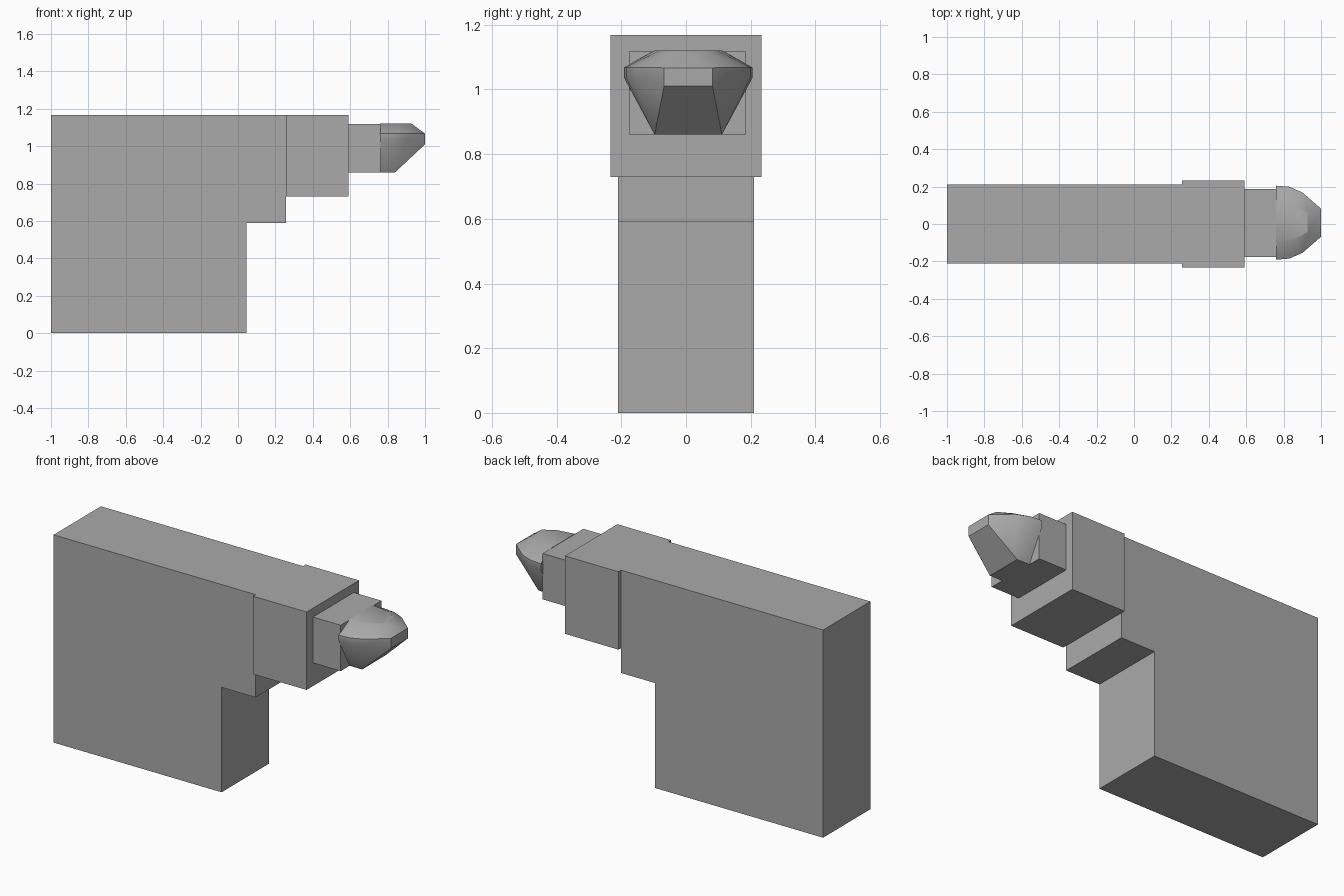
import bpy
import bmesh
import math

cube = bpy.data.objects.get("Cube")
if cube:
    bpy.data.objects.remove(cube, do_unlink=True)

grey = bpy.data.materials.new("plain_grey")
grey.use_nodes = True
COLOUR = (0.4, 0.4, 0.4, 1)
grey.diffuse_color = COLOUR
grey.node_tree.nodes["Principled BSDF"].inputs["Base Color"].default_value = COLOUR


def finish(bm, name):
    """Turn a bmesh into a grey object."""
    bmesh.ops.recalc_face_normals(bm, faces=bm.faces)
    mesh = bpy.data.meshes.new(name)
    bm.to_mesh(mesh)
    bm.free()
    mesh.materials.append(grey)
    obj = bpy.data.objects.new(name, mesh)
    bpy.context.collection.objects.link(obj)
    return obj


def slab(name, profile, y0, y1):
    """Extrude an x-z outline from y0 to y1."""
    bm = bmesh.new()
    face = bm.faces.new([bm.verts.new((x, y0, z)) for x, z in profile])
    grown = bmesh.ops.extrude_face_region(bm, geom=[face])["geom"]
    verts = [v for v in grown if isinstance(v, bmesh.types.BMVert)]
    bmesh.ops.translate(bm, verts=verts, vec=(0, y1 - y0, 0))
    return finish(bm, name)


def block(name, x0, x1, y0, y1, z0, z1):
    return slab(name, [(x0, z0), (x1, z0), (x1, z1), (x0, z1)], y0, y1)


# Stepped body
slab("body", [(-1, 0), (0.045, 0), (0.045, 0.59), (0.257, 0.59),
              (0.257, 1.168), (-1, 1.168)], -0.21, 0.21)

# Collar and neck
block("collar", 0.257, 0.59, -0.233, 0.233, 0.73, 1.168)
block("neck", 0.59, 0.762, -0.176, 0.186, 0.86, 1.118)

# Faceted tip: half outline as (x, half width, z), mirrored across its centre
CENTRE_Y = 0.007
tip_points = [
    (0.76, 0.104, 0.86), (0.84, 0.104, 0.86),
    (1.0, 0.075, 1.01), (1.0, 0.075, 1.067),
    (0.76, 0.198, 1.035), (0.83, 0.192, 1.035), (0.90, 0.162, 1.04),
    (0.76, 0.198, 1.068), (0.83, 0.192, 1.068), (0.90, 0.162, 1.068),
    (0.76, 0.105, 1.12), (0.86, 0.09, 1.12), (0.928, 0.05, 1.12),
]
bm = bmesh.new()
for x, w, z in tip_points:
    for side in (-1, 1):
        bm.verts.new((x, CENTRE_Y + side * w, z))
bmesh.ops.convex_hull(bm, input=bm.verts)
bmesh.ops.dissolve_limit(bm, angle_limit=math.radians(1),
                         verts=bm.verts, edges=bm.edges)
tip = finish(bm, "faceted_tip")

bpy.ops.object.select_all(action="DESELECT")
tip.select_set(True)
bpy.context.view_layer.objects.active = tip
bpy.ops.object.shade_smooth_by_angle(angle=math.radians(30))
